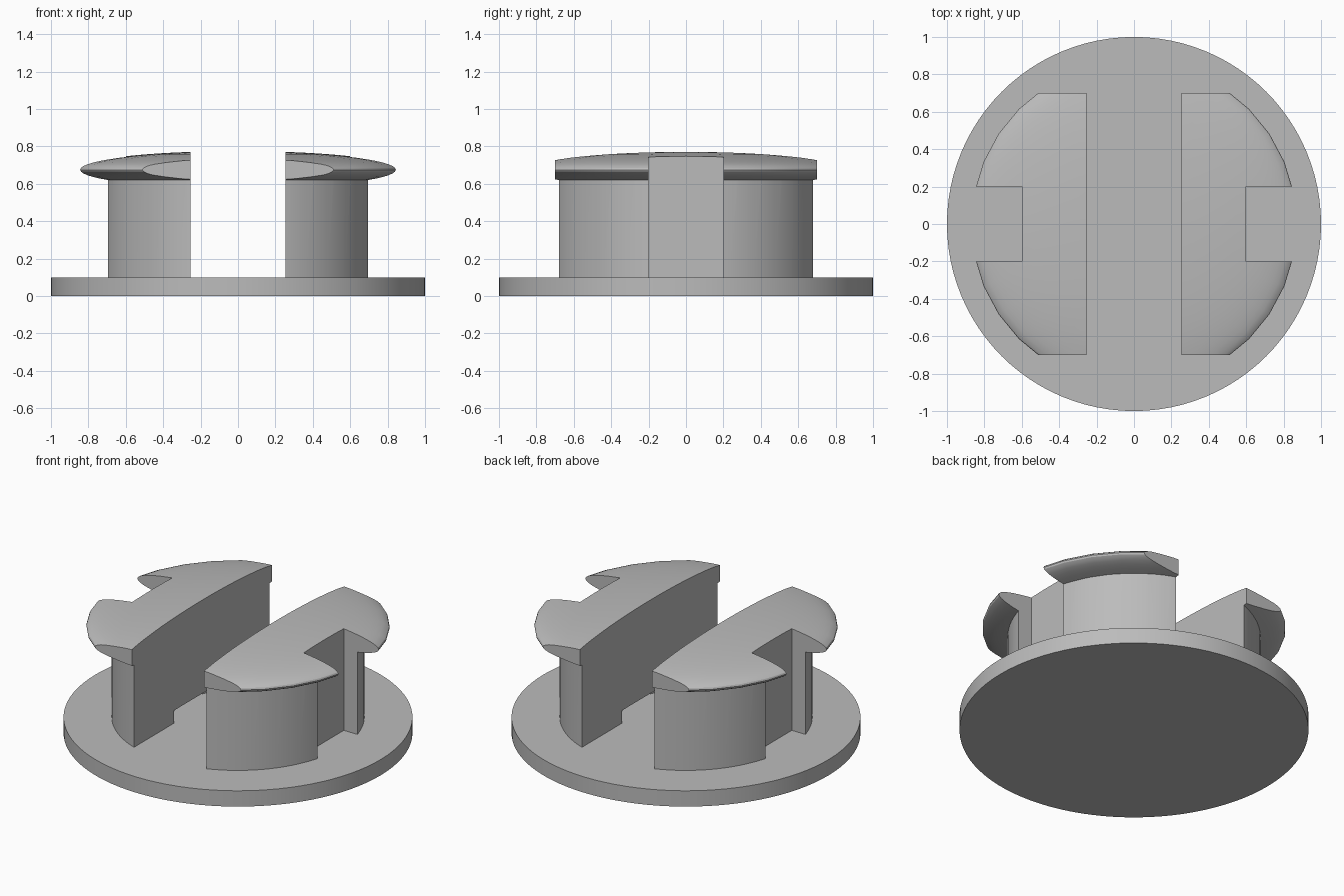
import bpy

cube = bpy.data.objects.get("Cube")
if cube:
    bpy.data.objects.remove(cube, do_unlink=True)

grey = bpy.data.materials.new("plain_grey")
grey.use_nodes = True
colour = (0.5, 0.5, 0.5, 1)
grey.diffuse_color = colour
grey.node_tree.nodes["Principled BSDF"].inputs["Base Color"].default_value = colour


def finish(name, scale=None):
    ob = bpy.context.object
    ob.name = name
    if scale:
        ob.scale = scale
        bpy.ops.object.transform_apply(location=False, rotation=False, scale=True)
    ob.data.materials.append(grey)
    return ob


def cylinder(name, radius, bottom, top, sides=96):
    bpy.ops.mesh.primitive_cylinder_add(vertices=sides, radius=radius, depth=top - bottom,
                                        location=(0, 0, (bottom + top) / 2))
    return finish(name)


def box(name, centre, size):
    bpy.ops.mesh.primitive_cube_add(size=1, location=centre)
    return finish(name, size)


def combine(target, other, operation):
    """Apply a boolean and remove the helper."""
    mod = target.modifiers.new("cut", "BOOLEAN")
    mod.operation, mod.solver, mod.object = operation, "EXACT", other
    other.hide_render = True
    bpy.ops.object.select_all(action="DESELECT")
    target.select_set(True)
    bpy.context.view_layer.objects.active = target
    bpy.ops.object.modifier_apply(modifier=mod.name)
    bpy.data.objects.remove(other, do_unlink=True)


def smooth(ob):
    bpy.ops.object.select_all(action="DESELECT")
    ob.select_set(True)
    bpy.context.view_layer.objects.active = ob
    bpy.ops.object.shade_smooth_by_angle(angle=0.5)


# Round base plate
base = cylinder("base_plate", 1, 0, 0.1)
smooth(base)

# Flattened domed cap, trimmed straight at front and back
bpy.ops.mesh.primitive_uv_sphere_add(segments=32, ring_count=32, radius=1, location=(0, 0, 0.675))
cap = finish("clip_posts", (0.87, 0.87, 0.1))
combine(cap, box("trim", (0, 0, 0.7), (3, 1.4, 1)), "INTERSECT")

# Stem joined under the cap
combine(cap, cylinder("stem", 0.724, 0.1, 0.67), "UNION")

# Central slot, side notches and the low round recess at the foot
combine(cap, box("slot", (0, 0, 0.5), (0.506, 3, 1.4)), "DIFFERENCE")
for side in (-1, 1):
    combine(cap, box("notch", (side * 0.9, 0, 0.5), (0.6, 0.4, 1.4)), "DIFFERENCE")
combine(cap, cylinder("recess", 0.375, 0, 0.18), "DIFFERENCE")
smooth(cap)
